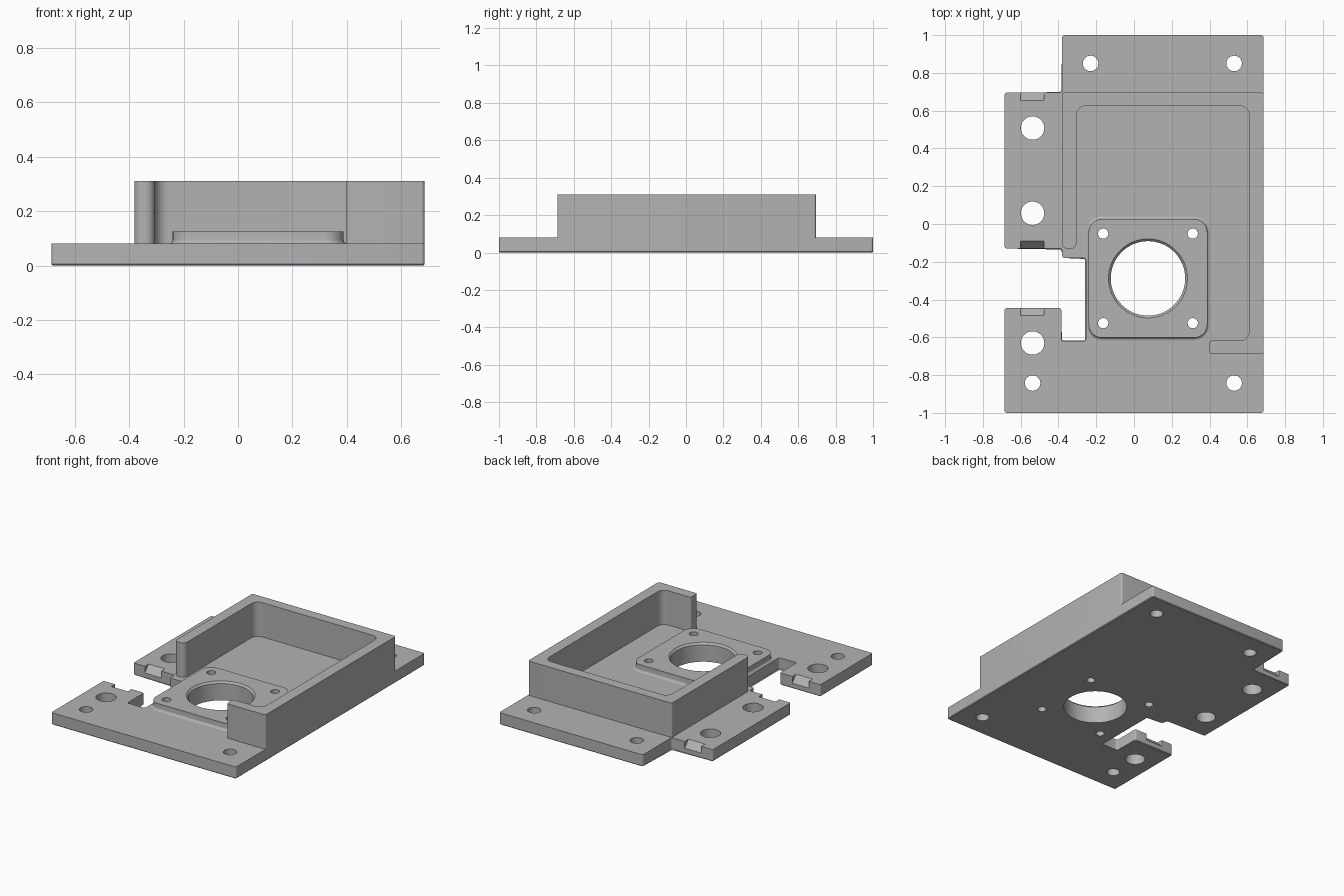
import bpy, bmesh, math
from mathutils import Vector

if "Cube" in bpy.data.objects:
    bpy.data.objects.remove(bpy.data.objects["Cube"])

grey = bpy.data.materials.new("plain grey")
grey.use_nodes = True
colour = (0.45, 0.45, 0.45, 1)
grey.diffuse_color = colour
grey.node_tree.nodes["Principled BSDF"].inputs["Base Color"].default_value = colour

PLATE_TOP, WALL_TOP, PAD_TOP = 0.08, 0.31, 0.125
PAD_X, PAD_Y = 0.074, -0.288


def rounded(points, radius, steps=8):
    """Outline of right-angled corners, each rounded by its own or the default radius."""
    out, n = [], len(points)
    for i, p in enumerate(points):
        r = p[2] if len(p) > 2 else radius
        c = Vector(p[:2])
        a = (Vector(points[i - 1][:2]) - c).normalized()
        b = (Vector(points[(i + 1) % n][:2]) - c).normalized()
        centre = c + r * (a + b)
        for k in range(steps + 1):
            t = math.pi / 2 * k / steps
            out.append(centre - r * (b * math.cos(t) + a * math.sin(t)))
    return out


def circle(x, y, r, n=48):
    return [Vector((x + r * math.cos(math.tau * k / n), y + r * math.sin(math.tau * k / n)))
            for k in range(n)]


def square(half, r):
    return rounded([(PAD_X + sx * half, PAD_Y + sy * half)
                    for sx, sy in ((-1, -1), (1, -1), (1, 1), (-1, 1))], r)


def loft(bm, sections):
    """Closed solid through outlines of equal length at given heights."""
    rings = [[bm.verts.new((p.x, p.y, z)) for p in outline] for outline, z in sections]
    for low, high in zip(rings, rings[1:]):
        for i in range(len(low)):
            j = (i + 1) % len(low)
            bm.faces.new((low[i], low[j], high[j], high[i]))
    bm.faces.new(rings[0][::-1])
    bm.faces.new(rings[-1])


def make(name, bm):
    bmesh.ops.recalc_face_normals(bm, faces=bm.faces)
    mesh = bpy.data.meshes.new(name)
    bm.to_mesh(mesh)
    bm.free()
    mesh.materials.append(grey)
    obj = bpy.data.objects.new(name, mesh)
    bpy.context.collection.objects.link(obj)
    return obj


# Base plate with two side tabs and a slot between them
bm = bmesh.new()
plate_outline = rounded([
    (-0.685, -1), (0.685, -1), (0.685, 1), (-0.38, 1), (-0.38, 0.695),
    (-0.685, 0.695), (-0.685, -0.13), (-0.38, -0.13), (-0.38, -0.18),
    (-0.255, -0.18), (-0.255, -0.622), (-0.385, -0.622), (-0.385, -0.445),
    (-0.685, -0.445)], 0.012, 4)
loft(bm, [(plate_outline, 0), (plate_outline, PLATE_TOP)])
bottom = [e for e in bm.edges if all(v.co.z < 0.001 for v in e.verts)]
bmesh.ops.bevel(bm, geom=bottom, offset=0.005, segments=1, affect='EDGES')
plate = make("base_plate", bm)

# Open housing wall around three sides, with a short return at the front
bm = bmesh.new()
wall_outline = rounded([
    (0.685, -0.688), (0.685, 0.695), (-0.38, 0.695), (-0.38, -0.133, 0.03),
    (-0.305, -0.133, 0.035), (-0.305, 0.625, 0.05), (0.61, 0.625, 0.05),
    (0.61, -0.618, 0.05), (0.398, -0.618), (0.398, -0.688)], 0.012)
loft(bm, [(wall_outline, PLATE_TOP), (wall_outline, WALL_TOP)])
wall = make("housing_wall", bm)

# Raised mounting pad with a small fillet at its foot
bm = bmesh.new()
fillet = 0.014
sections = []
for k in range(5):
    t = math.pi / 2 * k / 4
    grow = fillet * (1 - math.sin(t))
    sections.append((square(0.314 + grow, 0.07 + grow), PLATE_TOP + fillet * (1 - math.cos(t))))
sections.append((square(0.314, 0.07), PAD_TOP))
loft(bm, sections)
pad = make("mounting_pad", bm)

# Cutter: bolt holes, tab holes, pad screw holes and the chamfered centre bore
bm = bmesh.new()
holes = [(-0.23, 0.85, 0.041), (0.53, 0.85, 0.041), (-0.537, -0.842, 0.041), (0.53, -0.842, 0.041)]
holes += [(-0.537, y, 0.062) for y in (0.508, 0.057, -0.63)]
holes += [(PAD_X + sx * 0.237, PAD_Y + sy * 0.237, 0.027) for sx in (-1, 1) for sy in (-1, 1)]
for x, y, r in holes:
    loft(bm, [(circle(x, y, r), -0.1), (circle(x, y, r), 0.2)])
loft(bm, [(circle(PAD_X, PAD_Y, r, 96), z)
          for r, z in ((0.197, -0.1), (0.197, PAD_TOP - 0.012), (0.209, PAD_TOP), (0.209, 0.2))])

# Cutter: sloped notches in the tab edges
for edge, s in ((0.695, 1), (-0.13, -1), (-0.445, 1)):
    profile = [(edge - s * 0.08, 0.125), (edge + s * 0.04, -0.01), (edge + s * 0.04, 0.125)]
    ends = [[bm.verts.new((x, y, z)) for y, z in profile] for x in (-0.6, -0.477)]
    for i in range(3):
        j = (i + 1) % 3
        bm.faces.new((ends[0][i], ends[0][j], ends[1][j], ends[1][i]))
    bm.faces.new(ends[0][::-1])
    bm.faces.new(ends[1])
cutter = make("hole_cutter", bm)
cutter.hide_render = True

for obj in (plate, pad):
    mod = obj.modifiers.new("holes", 'BOOLEAN')
    mod.operation = 'DIFFERENCE'
    mod.solver = 'EXACT'
    mod.object = cutter
    bpy.context.view_layer.objects.active = obj
    bpy.ops.object.modifier_apply(modifier=mod.name)
bpy.data.objects.remove(cutter)

# Smooth round faces, sharp edges
bpy.ops.object.select_all(action='DESELECT')
for obj in (plate, wall, pad):
    obj.select_set(True)
bpy.context.view_layer.objects.active = plate
bpy.ops.object.shade_smooth_by_angle(angle=math.radians(30))
